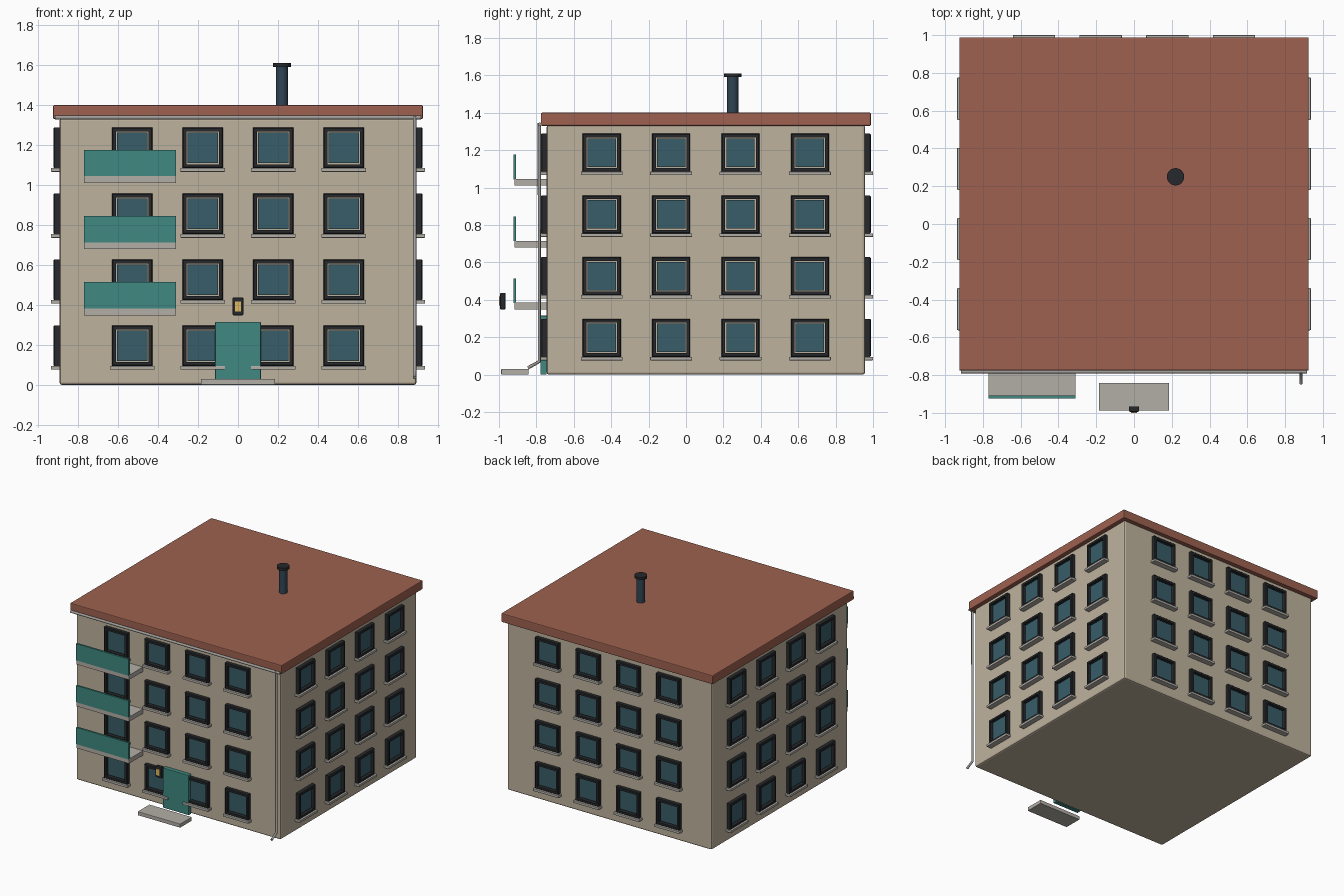
import bpy, bmesh, math
from mathutils import Matrix, Vector

if "Cube" in bpy.data.objects:
    bpy.data.objects.remove(bpy.data.objects["Cube"])

WX, YF, YB, YC = 0.893, -0.745, 0.957, 0.106   # wall planes and depth centre


def mat(name, c):
    m = bpy.data.materials.new(name)
    m.diffuse_color = (*c, 1)
    m.use_nodes = True
    m.node_tree.nodes["Principled BSDF"].inputs["Base Color"].default_value = m.diffuse_color
    return m


WALL = mat("plaster", (0.52, 0.45, 0.34))
ROOF = mat("roof_red", (0.34, 0.12, 0.08))
DARK = mat("dark_trim", (0.02, 0.022, 0.025))
GLASS = mat("glass", (0.04, 0.11, 0.14))
STONE = mat("stone", (0.45, 0.43, 0.39))
TEAL = mat("teal", (0.05, 0.25, 0.22))
STEEL = mat("blue_steel", (0.03, 0.06, 0.09))
PIPE = mat("pipe_grey", (0.35, 0.34, 0.32))
AMBER = mat("amber", (0.75, 0.48, 0.12))


def link(name, me, matrix=Matrix()):
    ob = bpy.data.objects.new(name, me)
    ob.matrix_world = matrix
    bpy.context.collection.objects.link(ob)
    return ob


def mesh(name, bm, m):
    bmesh.ops.recalc_face_normals(bm, faces=bm.faces)
    me = bpy.data.meshes.new(name)
    bm.to_mesh(me)
    bm.free()
    me.materials.append(m)
    return me


def box_mesh(name, x, y, z, m, bevel=0.0):
    bm = bmesh.new()
    size = [b - a for a, b in (x, y, z)]
    mid = [(a + b) / 2 for a, b in (x, y, z)]
    bmesh.ops.create_cube(bm, size=1, matrix=Matrix.Translation(mid) @ Matrix.Diagonal((*size, 1)))
    if bevel:
        bmesh.ops.bevel(bm, geom=bm.edges[:], offset=bevel, segments=2, profile=0.5, affect='EDGES')
    return mesh(name, bm, m)


def box(name, x, y, z, m, bevel=0.0):
    return link(name, box_mesh(name, x, y, z, m, bevel))


def cylinder(name, r, x, y, z0, z1, m):
    bm = bmesh.new()
    bmesh.ops.create_cone(bm, cap_ends=True, segments=24, radius1=r, radius2=r, depth=z1 - z0,
                          matrix=Matrix.Translation((x, y, (z0 + z1) / 2)))
    for f in bm.faces:
        f.smooth = len(f.verts) == 4
    me = mesh(name, bm, m)
    for e in me.edges:
        a, b = (me.vertices[i].co for i in e.vertices)
        e.use_edge_sharp = abs(a.z - b.z) < 1e-5
    return link(name, me)


def tube(name, pts, r, m):
    cu = bpy.data.curves.new(name, 'CURVE')
    cu.dimensions = '3D'
    cu.bevel_depth, cu.bevel_resolution, cu.use_fill_caps = r, 2, True
    sp = cu.splines.new('POLY')
    sp.points.add(len(pts) - 1)
    for p, co in zip(sp.points, pts):
        p.co = (*co, 1)
    cu.materials.append(m)
    return link(name, cu)


def frame_mesh(outer, inner, depth):
    # square ring in the xz plane, standing out towards -y
    bm = bmesh.new()
    rings = []
    for h, y in ((outer, 0), (outer, -depth), (inner, -depth), (inner, 0)):
        rings.append([bm.verts.new((sx * h, y, sz * h)) for sx, sz in ((-1, -1), (1, -1), (1, 1), (-1, 1))])
    for i in range(4):
        a, b = rings[i], rings[(i + 1) % 4]
        for k in range(4):
            bm.faces.new((a[k], a[(k + 1) % 4], b[(k + 1) % 4], b[k]))
    front = [e for e in bm.edges if all(v.co.y < -depth / 2 and abs(abs(v.co.x) - outer) < 1e-5 for v in e.verts)]
    bmesh.ops.bevel(bm, geom=front, offset=0.005, segments=1, affect='EDGES')
    return mesh("window_frame", bm, DARK)


# walls and flat roof
box("walls", (-WX, WX), (YF, YB), (0, 1.335), WALL, 0.012)
box("roof_slab", (-0.925, 0.925), (-0.776, 0.988), (1.33, 1.4), ROOF, 0.006)

# chimney pipe
cylinder("chimney_pipe", 0.03, 0.22, 0.25, 1.39, 1.6, STEEL)
cylinder("chimney_cap", 0.046, 0.22, 0.25, 1.59, 1.61, DARK)

# windows: four by four on every wall
frame = frame_mesh(0.102, 0.082, 0.031)
pane = box_mesh("window_glass", (-0.076, 0.076), (-0.012, 0.005), (-0.076, 0.076), GLASS)
sill = box_mesh("window_sill", (-0.112, 0.112), (-0.043, 0.005), (-0.12, -0.101), STONE, 0.003)
sides = (("front", 0, Vector((0, YF, 0)), 0.353), ("right", 90, Vector((WX, YC, 0)), 0.371),
         ("back", 180, Vector((0, YB, 0)), 0.353), ("left", -90, Vector((-WX, YC, 0)), 0.371))
for side, ang, origin, step in sides:
    base = Matrix.Translation(origin) @ Matrix.Rotation(math.radians(ang), 4, 'Z')
    for row in range(4):
        for col in range(4):
            mw = base @ Matrix.Translation(((col - 1.5) * step, 0, 0.196 + 0.33 * row))
            for me in (frame, pane, sill):
                link(f"{side}_{me.name}_{row}_{col}", me, mw)

# balconies on the three upper floors
for i in range(3):
    z = 0.348 + 0.331 * i
    box(f"balcony_slab_{i}", (-0.77, -0.31), (-0.918, YF), (z, z + 0.036), STONE)
    box(f"balcony_panel_{i}", (-0.77, -0.31), (-0.923, -0.908), (z + 0.034, z + 0.166), TEAL)

# entrance door, step and lamp
box("door", (-0.114, 0.114), (-0.779, YF), (0, 0.315), TEAL, 0.003)
box("door_step", (-0.186, 0.186), (-0.988, -0.842), (0, 0.03), STONE, 0.003)
box("lamp_body", (-0.027, 0.027), (-0.994, -0.965), (0.348, 0.437), DARK, 0.005)
box("lamp_light", (-0.015, 0.015), (-1.0, -0.985), (0.368, 0.417), AMBER)

# gutter and downpipe
tube("gutter", [(-0.915, -0.782, 1.338), (0.915, -0.782, 1.338)], 0.01, PIPE)
tube("downpipe", [(0.884, -0.784, 1.345), (0.884, -0.784, 0.07), (0.884, -0.845, 0.036)], 0.009, PIPE)
